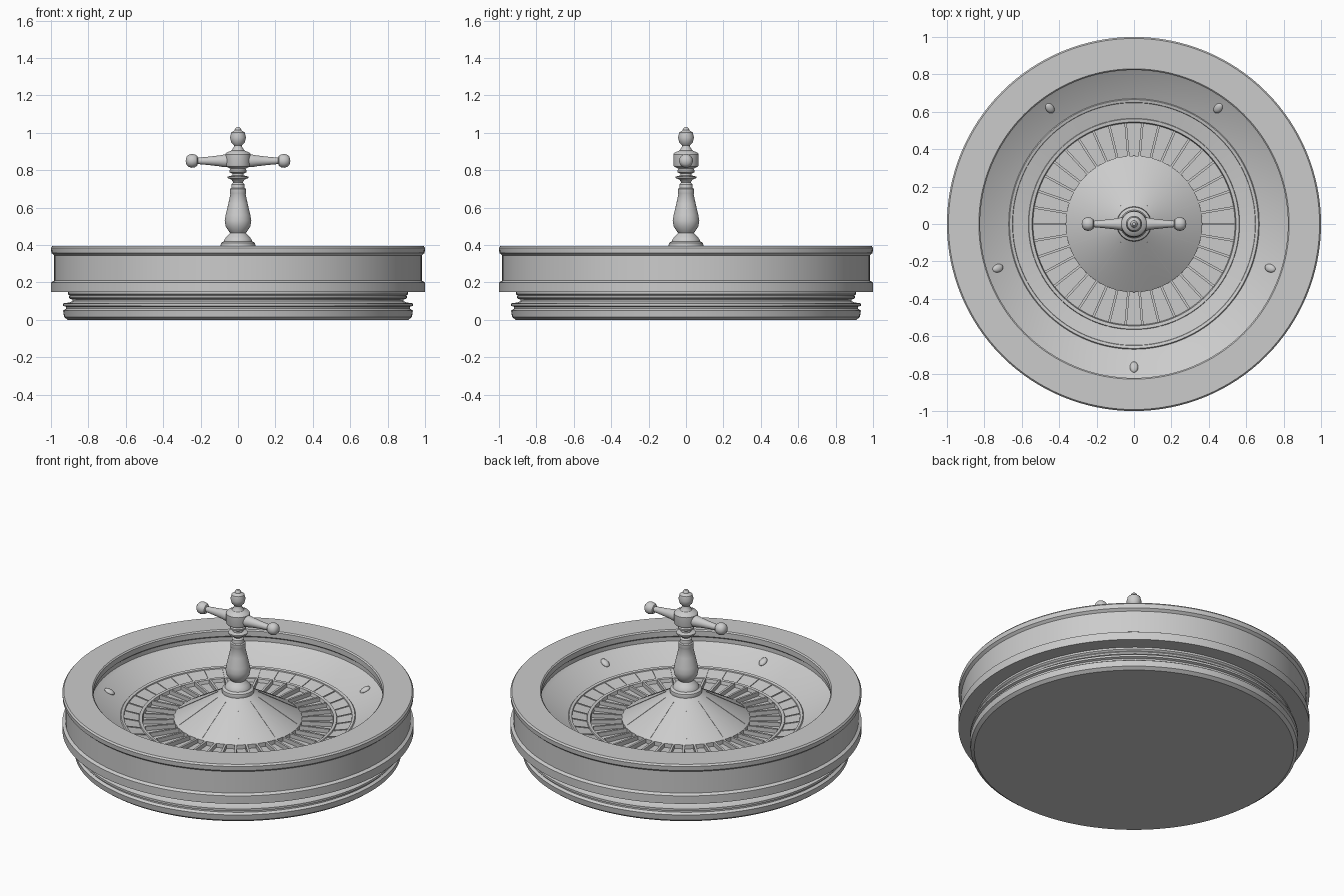
import bpy, bmesh
from math import pi, radians, atan2, hypot
from mathutils import Matrix, Vector


def finish(name, bm, angle=35):
    bmesh.ops.recalc_face_normals(bm, faces=bm.faces)
    mesh = bpy.data.meshes.new(name)
    bm.to_mesh(mesh)
    bm.free()
    ob = bpy.data.objects.new(name, mesh)
    bpy.context.collection.objects.link(ob)
    bpy.ops.object.select_all(action='DESELECT')
    ob.select_set(True)
    bpy.context.view_layer.objects.active = ob
    bpy.ops.object.shade_smooth_by_angle(angle=radians(angle))
    return ob


def lathe(name, profile, steps=128, matrix=Matrix(), angle=35):
    """Spin (radius, height) points around the z axis."""
    bm = bmesh.new()
    vs = [bm.verts.new((r, 0, z)) for r, z in profile]
    es = [bm.edges.new(p) for p in zip(vs, vs[1:])]
    bmesh.ops.spin(bm, geom=vs + es, cent=(0, 0, 0), axis=(0, 0, 1),
                   angle=2 * pi, steps=steps)
    bmesh.ops.remove_doubles(bm, verts=bm.verts, dist=1e-5)
    bm.transform(matrix)
    return finish(name, bm, angle)


def radial_bars(name, count, a, b, width, height, start=0):
    """Ring of thin bars, each running between (radius, z) points a and b."""
    bm = bmesh.new()
    a, b = Vector((a[0], 0, a[1])), Vector((b[0], 0, b[1]))
    tilt = -atan2(b.z - a.z, b.x - a.x)
    bar = (Matrix.Translation((a + b) / 2) @ Matrix.Rotation(tilt, 4, 'Y')
           @ Matrix.Diagonal(((b - a).length, width, height, 1)))
    for i in range(count):
        spin = Matrix.Rotation(start + 2 * pi * i / count, 4, 'Z')
        bmesh.ops.create_cube(bm, size=1, matrix=spin @ bar)
    return finish(name, bm)


# Outer bowl: foot, moulded waist, drum wall, flat rim and sloping ball track
lathe("bowl", [
    (0, 0), (0.91, 0), (0.93, 0.015), (0.935, 0.05), (0.92, 0.06),
    (0.92, 0.07), (0.935, 0.075), (0.935, 0.088), (0.90, 0.093),
    (0.885, 0.10), (0.885, 0.108), (0.90, 0.113), (0.905, 0.122),
    (0.90, 0.13), (0.91, 0.138), (0.91, 0.15), (1, 0.15), (1, 0.20),
    (0.983, 0.21), (0.983, 0.345), (0.998, 0.358), (1, 0.385), (0.992, 0.395),
    (0.83, 0.395), (0.823, 0.388), (0.823, 0.355), (0.835, 0.345),
    (0.835, 0.32), (0.815, 0.305), (0.67, 0.238)])

# Turning rotor: number band with raised edges, pocket floor, cone
lathe("rotor", [
    (0.67, 0.238), (0.665, 0.244), (0.65, 0.240), (0.648, 0.234),
    (0.565, 0.216), (0.562, 0.222), (0.545, 0.220), (0.54, 0.200),
    (0.365, 0.200), (0.365, 0.225), (0.355, 0.232), (0.09, 0.390), (0, 0.392)],
    angle=20)

# Dividers between pockets and between the fields of the number band
radial_bars("pocket_dividers", 38, (0.36, 0.212), (0.542, 0.212), 0.013, 0.026)
radial_bars("band_dividers", 38, (0.563, 0.216), (0.65, 0.235), 0.006, 0.008)
radial_bars("cone_seams", 10, (0.12, 0.372), (0.352, 0.234), 0.003, 0.004,
            radians(90))

# Five deflector studs on the ball track
bm = bmesh.new()
for i in range(5):
    spin = Matrix.Rotation(radians(-90 + 72 * i), 4, 'Z')
    bmesh.ops.create_uvsphere(
        bm, u_segments=16, v_segments=8, radius=1,
        matrix=spin @ Matrix.Translation((0.765, 0, 0.285))
        @ Matrix.Rotation(-0.43, 4, 'Y') @ Matrix.Diagonal((0.032, 0.022, 0.014, 1)))
finish("deflectors", bm)

# Turned spindle: base, vase, rings, hub and ball finial
lathe("spindle", [
    (0, 0.38), (0.09, 0.385), (0.093, 0.40), (0.09, 0.412), (0.075, 0.42),
    (0.072, 0.432), (0.06, 0.445), (0.042, 0.465), (0.05, 0.475),
    (0.066, 0.50), (0.071, 0.53), (0.066, 0.56), (0.052, 0.62), (0.041, 0.67),
    (0.043, 0.675), (0.043, 0.70), (0.036, 0.705), (0.034, 0.725),
    (0.025, 0.735), (0.035, 0.75), (0.055, 0.758), (0.055, 0.766),
    (0.03, 0.772), (0.03, 0.782), (0.046, 0.79), (0.046, 0.80),
    (0.04, 0.808), (0.065, 0.82), (0.068, 0.83), (0.068, 0.885),
    (0.06, 0.895), (0.035, 0.905), (0.022, 0.925), (0.022, 0.933),
    (0.036, 0.948), (0.043, 0.975), (0.036, 1.002), (0.018, 1.014),
    (0.016, 1.022), (0.009, 1.030), (0, 1.032)], 40)

# Pair of tapered handles with knobs
for name, side in (("handle_right", 1), ("handle_left", -1)):
    lathe(name, [
        (0, 0.05), (0.034, 0.05), (0.034, 0.075), (0.029, 0.10), (0.022, 0.16),
        (0.017, 0.215), (0.026, 0.218), (0.034, 0.23), (0.037, 0.247),
        (0.032, 0.265), (0.02, 0.276), (0, 0.28)], 24,
        Matrix.Translation((0, 0, 0.85)) @ Matrix.Rotation(side * pi / 2, 4, 'Y'))
